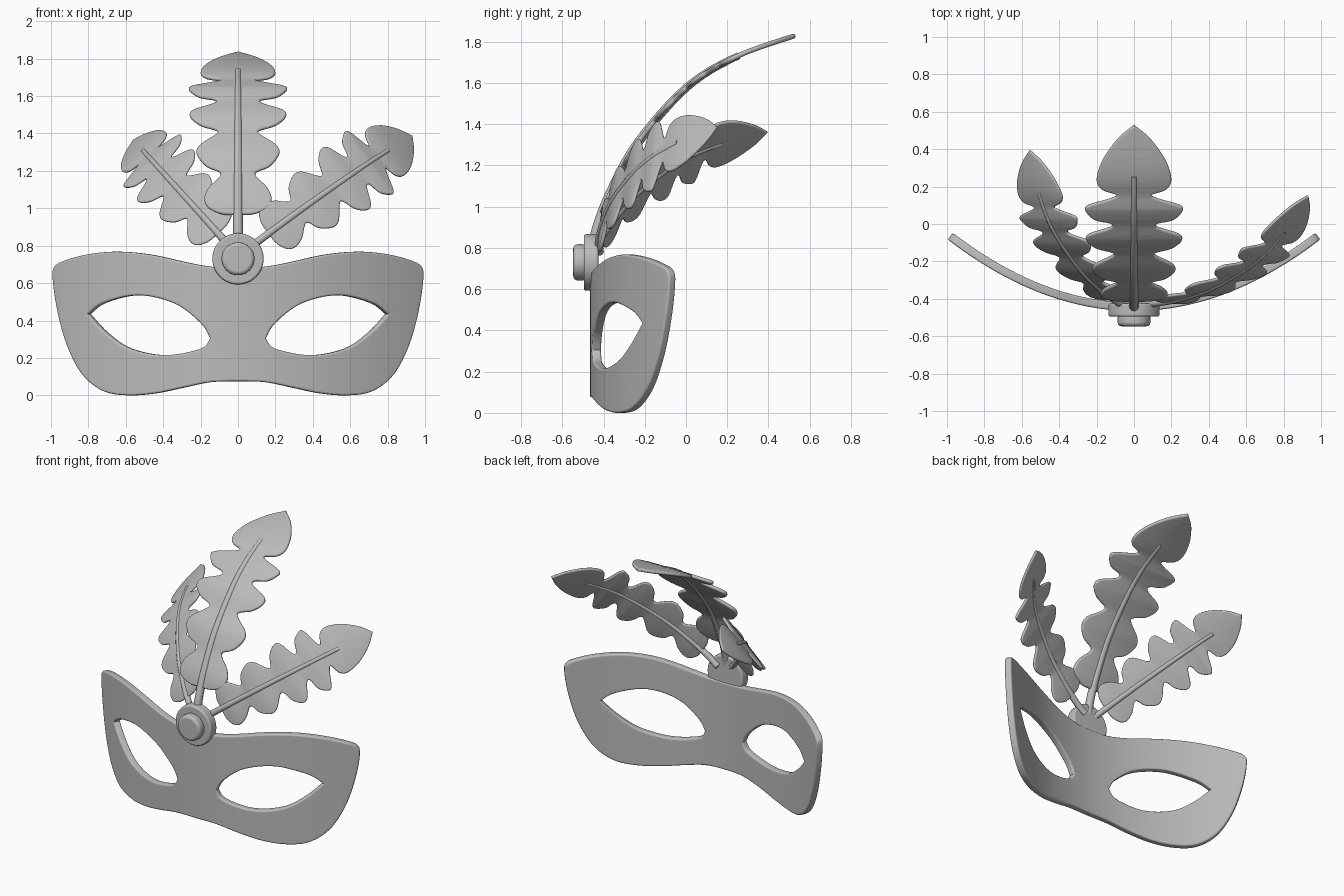
import bpy
import bmesh
import math
from mathutils import Vector

cube = bpy.data.objects.get("Cube")
if cube:
    bpy.data.objects.remove(cube)

grey = bpy.data.materials.new("plain_grey")
grey.use_nodes = True
colour = (0.5, 0.5, 0.5, 1)
grey.diffuse_color = colour
grey.node_tree.nodes["Principled BSDF"].inputs["Base Color"].default_value = colour


def smooth_path(points, closed=False, steps=6):
    """Smooth line through the given points."""
    pts = [Vector(p) for p in points]
    n = len(pts)
    out = []
    for i in range(n if closed else n - 1):
        if closed:
            a, b, c, d = (pts[(i + k) % n] for k in (-1, 0, 1, 2))
        else:
            a, b, c, d = (pts[min(max(i + k, 0), n - 1)] for k in (-1, 0, 1, 2))
        for j in range(steps):
            t = j / steps
            out.append(b + (c - a) * (t / 2) + (a * 2 - b * 5 + c * 4 - d) * (t * t / 2)
                       + (b * 3 - a - c * 3 + d) * (t ** 3 / 2))
    return out if closed else out + [pts[-1]]


def mirrored(half):
    return half + [(-x, y) for x, y in reversed(half)]


def finish(name, mesh, weighted=False):
    obj = bpy.data.objects.new(name, mesh)
    bpy.context.scene.collection.objects.link(obj)
    mesh.materials.clear()
    mesh.materials.append(grey)
    bpy.ops.object.select_all(action='DESELECT')
    obj.select_set(True)
    bpy.context.view_layer.objects.active = obj
    bpy.ops.object.shade_smooth_by_angle(angle=math.radians(45))
    if weighted:
        obj.modifiers.new("weighted_normals", 'WEIGHTED_NORMAL').keep_sharp = True
    return obj


def curve_mesh(loops, dimensions, closed, radii=None, **settings):
    """Turn loops of points into a mesh by way of a curve."""
    curve = bpy.data.curves.new("helper_curve", 'CURVE')
    curve.dimensions = dimensions
    for key, value in settings.items():
        setattr(curve, key, value)
    for loop in loops:
        spline = curve.splines.new('POLY')
        spline.points.add(len(loop) - 1)
        spline.use_cyclic_u = closed
        for i, p in enumerate(loop):
            spline.points[i].co = (*Vector(p).to_3d(), 1)
            if radii:
                spline.points[i].radius = radii[i]
    helper = bpy.data.objects.new("helper_curve", curve)
    bpy.context.scene.collection.objects.link(helper)
    bpy.context.view_layer.update()
    graph = bpy.context.evaluated_depsgraph_get()
    mesh = bpy.data.meshes.new_from_object(helper.evaluated_get(graph))
    bpy.data.objects.remove(helper)
    return mesh


def bent_plate(name, loops, thickness, rim, axis, step, bend, weighted=False):
    """Rounded flat plate, sliced along one axis and bent into place."""
    mesh = curve_mesh(loops, '2D', True, fill_mode='BOTH', extrude=thickness / 2 - rim,
                      bevel_depth=rim, offset=-rim, bevel_resolution=2)
    bm = bmesh.new()
    bm.from_mesh(mesh)
    bmesh.ops.remove_doubles(bm, verts=bm.verts, dist=0.0001)
    normal = Vector((0, 0, 0))
    normal[axis] = 1
    low = min(v.co[axis] for v in bm.verts)
    high = max(v.co[axis] for v in bm.verts)
    for i in range(1, int((high - low) / step) + 1):
        bmesh.ops.bisect_plane(bm, geom=bm.verts[:] + bm.edges[:] + bm.faces[:],
                               plane_co=normal * (low + i * step), plane_no=normal)
    for v in bm.verts:
        v.co = bend(v.co)
    bmesh.ops.recalc_face_normals(bm, faces=bm.faces)
    bm.to_mesh(mesh)
    bm.free()
    return finish(name, mesh, weighted)


# Mask: outline and two almond eye holes, wrapped round the face
mask_half = [(0.15, .07), (.3, .04), (.45, .01), (.6, 0), (.73, .025), (.84, .115), (.92, .27),
             (.97, .45), (.995, .62), (.985, .69), (.92, .725), (.8, .755), (.65, .768),
             (.47, .752), (.25, .705), (.12, .685)]
mask_outline = smooth_path([(0, .075)] + mask_half + [(0, .68)]
                           + [(-x, z) for x, z in reversed(mask_half)], closed=True)
eye_top = [(.15, .305), (.2, .385), (.34, .49), (.535, .535), (.72, .495), (.805, .435)]
eye_bottom = [(.805, .435), (.71, .335), (.58, .25), (.39, .215), (.2, .25), (.15, .305)]
eye = smooth_path(eye_top)[:-1] + smooth_path(eye_bottom)[:-1]
other_eye = [Vector((-p.x, p.y)) for p in eye]
MASK_THICKNESS = 0.045


def wrap_mask(co):
    inward = Vector((-0.77 * co.x, 1, 0)).normalized()
    front = Vector((co.x, -0.465 + 0.385 * co.x ** 2, co.y))
    return front + inward * (MASK_THICKNESS / 2 - co.z)


bent_plate("mask", [mask_outline, eye, other_eye], MASK_THICKNESS, 0.01, 0, 0.05,
           wrap_mask, weighted=True)


# Medallion: flat disc with a rounded button in front
def round_disc(name, radius, front, back, bevel):
    bm = bmesh.new()
    bmesh.ops.create_cone(bm, cap_ends=True, segments=48, radius1=radius, radius2=radius,
                          depth=back - front)
    rim = [e for e in bm.edges if abs(e.verts[0].co.z - e.verts[1].co.z) < 0.001]
    bmesh.ops.bevel(bm, geom=rim, offset=bevel, segments=4, profile=0.5, affect='EDGES')
    for v in bm.verts:
        v.co = Vector((v.co.x, (front + back) / 2 - v.co.z, v.co.y + 0.73))
    bmesh.ops.recalc_face_normals(bm, faces=bm.faces)
    mesh = bpy.data.meshes.new(name)
    bm.to_mesh(mesh)
    bm.free()
    return finish(name, mesh, weighted=True)


round_disc("medallion_disc", 0.137, -0.495, -0.425, 0.012)
round_disc("medallion_button", 0.088, -0.547, -0.48, 0.022)

# Feather: lobed outline (half width, distance) bent along a backward sweep (back, up)
leaf_half = [(.02, .17), (.09, .175), (.16, .21), (.18, .265), (.155, .33), (.1, .39), (.1, .42),
             (.17, .455), (.22, .53), (.205, .59), (.12, .66), (.115, .69), (.2, .725),
             (.255, .785), (.24, .835), (.13, .885), (.125, .915), (.21, .94), (.26, 1),
             (.245, 1.035), (.13, 1.075), (.095, 1.1), (.17, 1.13), (.2, 1.19), (.17, 1.3),
             (.09, 1.42), (0, 1.5)]
leaf = mirrored([(p.x, p.y) for p in smooth_path(leaf_half, steps=4)][:-1] + [(0.001, 1.5)])
sweep = smooth_path([(0, 0), (.02, .1), (.09, .28), (.22, .515), (.455, .78), (.7, .93),
                     (.98, 1.03)], steps=10)
lengths = [0]
for p, q in zip(sweep, sweep[1:]):
    lengths.append(lengths[-1] + (q - p).length)


def along_sweep(t):
    t *= lengths[-1] / 1.5
    i = 0
    while i < len(sweep) - 2 and lengths[i + 1] < t:
        i += 1
    tangent = (sweep[i + 1] - sweep[i]).normalized()
    return sweep[i] + tangent * (t - lengths[i]), tangent


def feather(side, base, up, back, size):
    base = Vector(base)
    up = Vector(up).normalized()
    back = Vector(back).normalized()
    across = back.cross(up).normalized()

    def place(co):
        point, tangent = along_sweep(co.y)
        normal = back * tangent.y - up * tangent.x
        return base + (across * co.x + back * point.x + up * point.y + normal * co.z) * size

    bent_plate(side + "_feather_leaf", [leaf], 0.024, 0.011, 1, 0.06, place)
    count = 24
    path = [place(Vector((0, 1.21 * i / count, 0))) for i in range(count + 1)]
    radii = [size * (0.027 - 0.009 * i / count) for i in range(count + 1)]
    mesh = curve_mesh([path], '3D', False, radii, bevel_depth=1, bevel_resolution=3,
                      use_fill_caps=True)
    finish(side + "_feather_stem", mesh)


feather("middle", (0, -.45, .8), (0, 0, 1), (0, 1, 0), 1)
feather("right", (-.02, -.45, .77), (-.67, .1, .74), (0, 1, 0), .78)
feather("left", (.05, -.42, .78), (.77, -.2, .6), (.31, .94, .14), .8)
